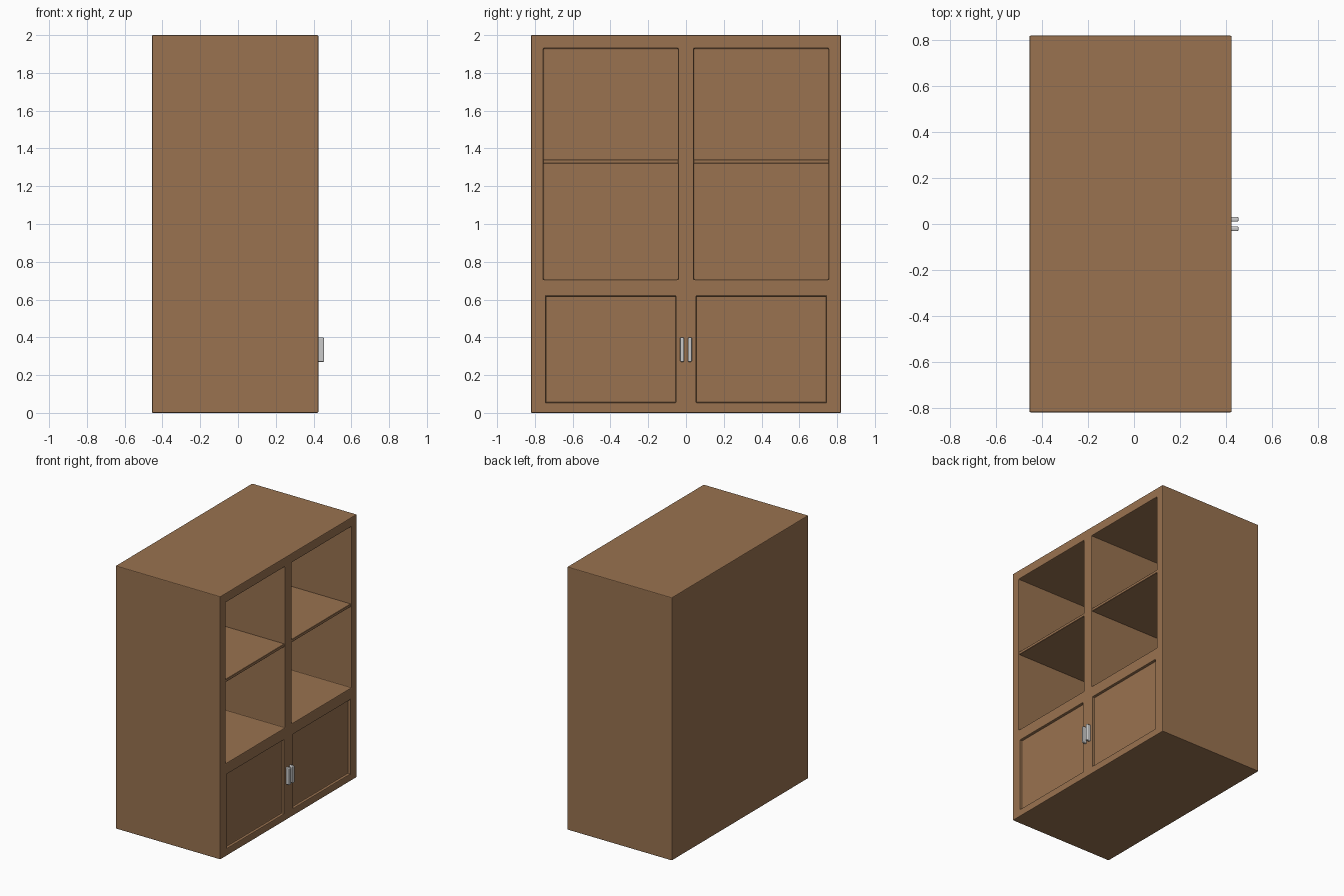
import bpy

if "Cube" in bpy.data.objects:
    bpy.data.objects.remove(bpy.data.objects["Cube"])

wood = bpy.data.materials.new("wood")
wood.diffuse_color = (0.32, 0.17, 0.08, 1)
wood.use_nodes = True
wood.node_tree.nodes["Principled BSDF"].inputs["Base Color"].default_value = wood.diffuse_color

FRONT = 0.425  # x of the cabinet's front face


def box(name, lo, hi, mat=None, bevel=0.0, segments=2):
    size = [b - a for a, b in zip(lo, hi)]
    centre = [(a + b) / 2 for a, b in zip(lo, hi)]
    bpy.ops.mesh.primitive_cube_add(size=1, location=centre)
    ob = bpy.context.object
    ob.name = name
    ob.scale = size
    bpy.ops.object.transform_apply(location=False, rotation=False, scale=True)
    if mat:
        ob.data.materials.append(mat)
    if bevel:
        add_bevel(ob, bevel, segments)
    return ob


def add_bevel(ob, width, segments):
    mod = ob.modifiers.new("soft_edges", 'BEVEL')
    mod.width = width
    mod.segments = segments
    mod.limit_method = 'ANGLE'


def carve(target, name, lo, hi):
    cutter = box(name, lo, hi)
    cutter.hide_render = True
    mod = target.modifiers.new(name, 'BOOLEAN')
    mod.operation = 'DIFFERENCE'
    mod.solver = 'EXACT'
    mod.object = cutter
    bpy.context.view_layer.objects.active = target
    bpy.ops.object.modifier_apply(modifier=mod.name)
    bpy.data.objects.remove(cutter, do_unlink=True)


# Cabinet body
body = box("cabinet_body", (-0.455, -0.82, 0), (FRONT, 0.82, 2), wood)

for side, s in (("left", -1), ("right", 1)):
    def span(a, b):
        return sorted((s * a, s * b))

    # Deep open compartment above
    y0, y1 = span(0.042, 0.755)
    carve(body, side + "_compartment", (-0.42, y0, 0.705), (0.5, y1, 1.93))

    # Shallow recessed door panel below
    p0, p1 = span(0.053, 0.742)
    carve(body, side + "_door_panel", (FRONT - 0.02, p0, 0.055), (0.5, p1, 0.618))

    # Shelf across the open compartment
    box(side + "_shelf", (-0.425, y0 - 0.005, 1.32), (FRONT - 0.005, y1 + 0.005, 1.342),
        wood, 0.002, 1)

    # Door handle beside the centre line
    h0, h1 = span(0.011, 0.031)
    box(side + "_handle", (FRONT - 0.005, h0, 0.27), (0.455, h1, 0.4), None, 0.006, 3)

add_bevel(body, 0.005, 2)
